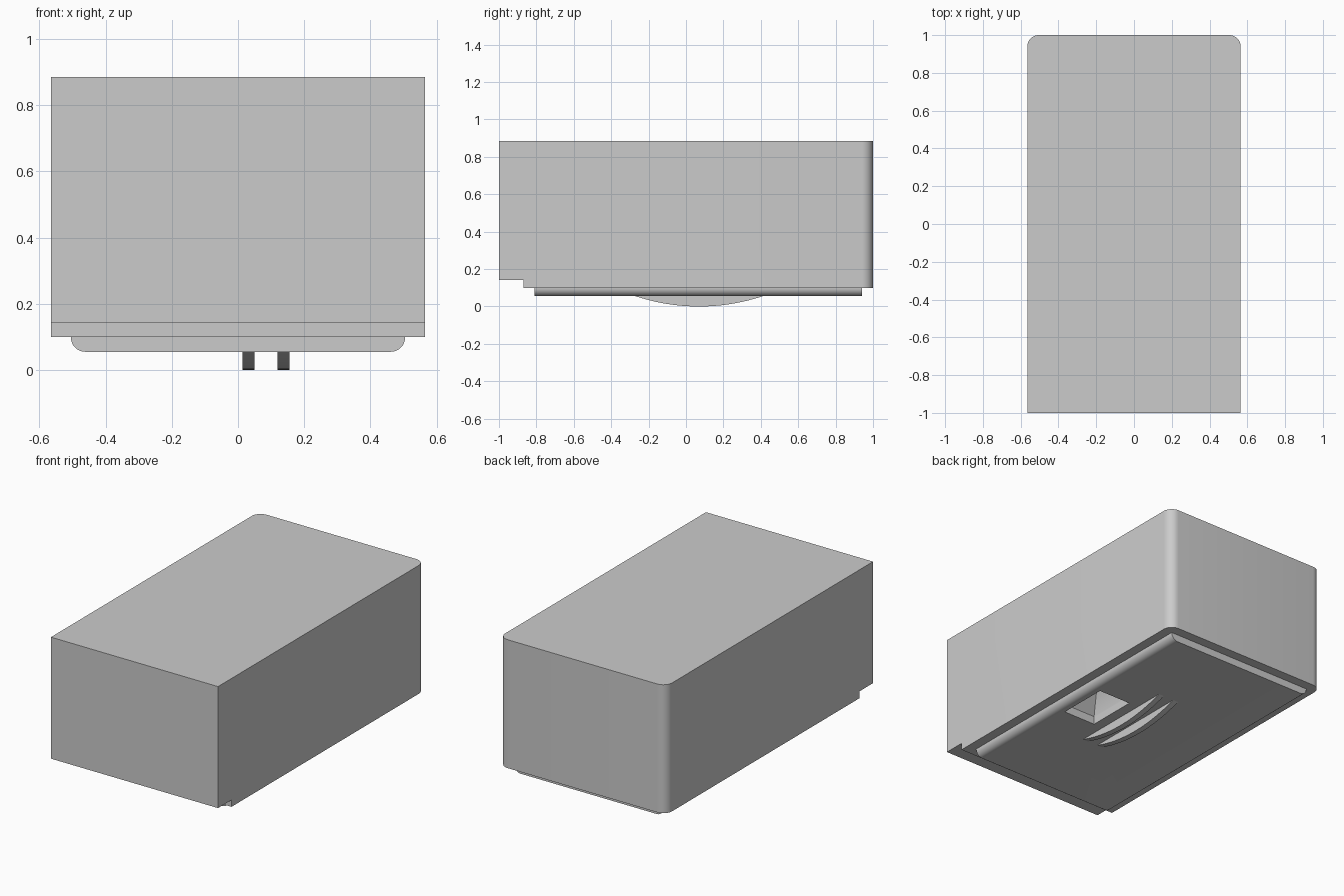
import bpy, bmesh
from math import sin, cos, pi, asin, radians
from mathutils import Vector

if "Cube" in bpy.data.objects:
    bpy.data.objects.remove(bpy.data.objects["Cube"])


def make_object(name, bm):
    bmesh.ops.recalc_face_normals(bm, faces=bm.faces)
    mesh = bpy.data.meshes.new(name)
    bm.to_mesh(mesh)
    bm.free()
    ob = bpy.data.objects.new(name, mesh)
    bpy.context.collection.objects.link(ob)
    return ob


def prism(name, points, offset):
    """Extrude a closed planar outline along an offset vector."""
    bm = bmesh.new()
    face = bm.faces.new([bm.verts.new(p) for p in points])
    ext = bmesh.ops.extrude_face_region(bm, geom=[face])
    moved = [g for g in ext["geom"] if isinstance(g, bmesh.types.BMVert)]
    bmesh.ops.translate(bm, verts=moved, vec=Vector(offset))
    return make_object(name, bm)


def box_points(x0, x1, y0, y1, z):
    return [(x0, y0, z), (x1, y0, z), (x1, y1, z), (x0, y1, z)]


def loft(name, rings):
    """Closed solid through a stack of four-point rings."""
    bm = bmesh.new()
    rows = [[bm.verts.new(p) for p in r] for r in rings]
    for a, b in zip(rows, rows[1:]):
        for i in range(4):
            j = (i + 1) % 4
            bm.faces.new((a[i], a[j], b[j], b[i]))
    bm.faces.new(rows[0])
    bm.faces.new(rows[-1])
    return make_object(name, bm)


def arc(cx, cy, r, start, end, steps=8):
    return [(cx + r * cos(start + (end - start) * i / steps),
             cy + r * sin(start + (end - start) * i / steps)) for i in range(steps + 1)]


def cut(ob, cutter):
    mod = ob.modifiers.new("cut", 'BOOLEAN')
    mod.operation, mod.solver, mod.object = 'DIFFERENCE', 'EXACT', cutter
    bpy.context.view_layer.objects.active = ob
    bpy.ops.object.modifier_apply(modifier=mod.name)


def smooth(ob):
    bpy.ops.object.select_all(action='DESELECT')
    ob.select_set(True)
    bpy.context.view_layer.objects.active = ob
    bpy.ops.object.shade_smooth_by_angle(angle=radians(30))


W, BOTTOM, TOP = 0.565, 0.10, 0.885

# Main block: rounded vertical corners at the back only
r = 0.06
outline = [(-W, -1), (W, -1)]
outline += arc(W - r, 1 - r, r, 0, pi / 2)
outline += arc(-W + r, 1 - r, r, pi / 2, pi)
block = prism("block", [(x, y, BOTTOM) for x, y in outline], (0, 0, TOP - BOTTOM))

# Base plate: profile with rounded lower edges, run front to back
half, low, pr = 0.505, 0.055, 0.044
profile = [(half, BOTTOM), (-half, BOTTOM)]
profile += arc(-half + pr, low + pr, pr, pi, 1.5 * pi)
profile += arc(half - pr, low + pr, pr, 1.5 * pi, 2 * pi)
plate = prism("base_plate", [(x, -0.81, z) for x, z in profile], (0, 1.75, 0))

# Step under the front edge
step = prism("step_cutter", box_points(-0.7, 0.7, -1.1, -0.87, 0), (0, 0, 0.142))
cut(block, step)

# Tapered square pocket in the underside
pocket = loft("pocket_cutter", [
    box_points(0.22, 0.44, -0.095, 0.22, 0.02),
    box_points(0.22, 0.44, -0.095, 0.22, 0.10 + 0.005),
    box_points(0.28, 0.38, 0.0, 0.125, 0.22)])
for part in (block, plate):
    cut(part, pocket)
for helper in (step, pocket):
    bpy.data.objects.remove(helper)

# Two curved runners below the plate
chord, sag, mid = 0.34, 0.055, 0.07
rad = (chord ** 2 + sag ** 2) / (2 * sag)
span = asin(chord / rad)
curve = arc(mid, rad, rad, -pi / 2 - span, -pi / 2 + span, 24)
curve = [(mid + chord, 0.07)] + [(mid - chord, 0.07)] + curve
for i, x in enumerate((0.014, 0.120)):
    runner = prism(f"runner_{i + 1}", [(x, y, z) for y, z in curve], (0.036, 0, 0))
    smooth(runner)

for part in (block, plate):
    smooth(part)
